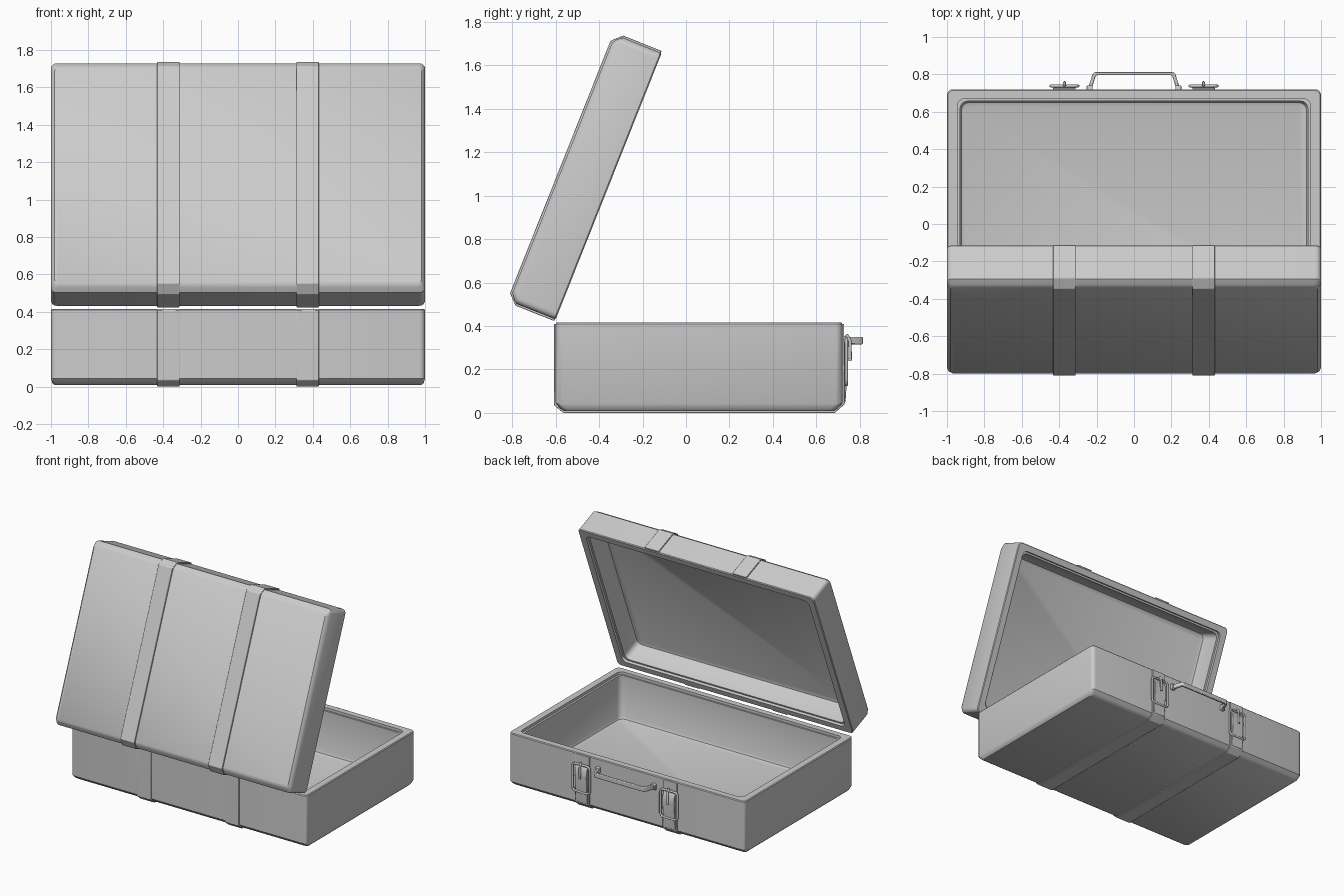
import bpy, bmesh, math
from mathutils import Matrix

if "Cube" in bpy.data.objects:
    bpy.data.objects.remove(bpy.data.objects["Cube"])

# Lid frame: local z=0 is the open rim, hinge at local y=0, lid body runs to y=-1.32
LID = Matrix.Translation((0, -0.60, 0.43)) @ Matrix.Rotation(math.radians(68.3 - 180), 4, 'X')


def finish(name, bm, matrix=None, bevel=0.0):
    bmesh.ops.recalc_face_normals(bm, faces=bm.faces)
    me = bpy.data.meshes.new(name)
    bm.to_mesh(me)
    bm.free()
    ob = bpy.data.objects.new(name, me)
    bpy.context.collection.objects.link(ob)
    if matrix:
        ob.matrix_world = matrix
    if bevel:
        mod = ob.modifiers.new("bevel", 'BEVEL')
        mod.width, mod.segments, mod.limit_method = bevel, 2, 'ANGLE'
    bpy.ops.object.select_all(action='DESELECT')
    ob.select_set(True)
    bpy.context.view_layer.objects.active = ob
    bpy.ops.object.shade_smooth_by_angle(angle=math.radians(35))
    return ob


def rounded_rect(hx, hy, r, n=4):
    pts = []
    for k, (sx, sy) in enumerate([(1, 1), (-1, 1), (-1, -1), (1, -1)]):
        for i in range(n + 1):
            a = math.pi / 2 * (k + i / n)
            pts.append((sx * (hx - r) + r * math.cos(a), sy * (hy - r) + r * math.sin(a)))
    return pts


def tray(name, rings, y0, matrix=None):
    """Loft rounded rectangles (half x, half y, radius, z) into an open box."""
    bm = bmesh.new()
    loops = [[bm.verts.new((x, y + y0, z)) for x, y in rounded_rect(hx, hy, r)]
             for hx, hy, r, z in rings]
    for a, b in zip(loops, loops[1:]):
        for i in range(len(a)):
            j = (i + 1) % len(a)
            bm.faces.new((a[i], a[j], b[j], b[i]))
    bm.faces.new(loops[0])
    bm.faces.new(loops[-1])
    return finish(name, bm, matrix)


def prism(name, pts, axis, lo, hi, matrix=None, bevel=0.0):
    """Extrude a flat outline along x (outline in y,z) or z (outline in x,y)."""
    bm = bmesh.new()
    place = (lambda p, d: (d, p[0], p[1])) if axis == 'x' else (lambda p, d: (p[0], p[1], d))
    a = [bm.verts.new(place(p, lo)) for p in pts]
    b = [bm.verts.new(place(p, hi)) for p in pts]
    bm.faces.new(a)
    bm.faces.new(b)
    for i in range(len(a)):
        j = (i + 1) % len(a)
        bm.faces.new((a[i], a[j], b[j], b[i]))
    return finish(name, bm, matrix, bevel)


def case_rings(bottom, top, floor):
    return [(0.98, 0.62, 0.02, bottom), (0.993, 0.638, 0.03, bottom + 0.012),
            (1.0, 0.66, 0.03, bottom + 0.035), (1.0, 0.66, 0.03, top - 0.006),
            (0.995, 0.655, 0.03, top), (0.945, 0.61, 0.04, top),
            (0.945, 0.61, 0.04, top - 0.02), (0.93, 0.597, 0.04, top - 0.02),
            (0.93, 0.597, 0.04, floor + 0.025), (0.922, 0.589, 0.04, floor + 0.007),
            (0.905, 0.572, 0.04, floor)]


# Case body and opened lid
tray("case_base", case_rings(0.008, 0.415, 0.06), 0.06)
tray("case_lid", case_rings(-0.23, 0.0, -0.18), -0.66, LID)

# Strap outlines (y, z): outer path then the path hidden in the wall
base_strap = [(-0.607, 0.41), (-0.607, 0.035), (-0.565, 0.0), (0.685, 0.0), (0.73, 0.04),
              (0.728, 0.41), (0.71, 0.41), (0.71, 0.05), (0.68, 0.02), (-0.56, 0.02),
              (-0.59, 0.05), (-0.59, 0.41)]
lid_strap = [(0.009, -0.004), (0.009, -0.195), (-0.035, -0.24), (-1.285, -0.24),
             (-1.329, -0.195), (-1.329, -0.004), (-1.31, -0.004), (-1.31, -0.185),
             (-1.28, -0.215), (-0.04, -0.215), (-0.01, -0.185), (-0.01, -0.004)]
# Loose strap end bowing out through the buckle
tongue = [(0.72, 0.04), (0.734, 0.05), (0.741, 0.15), (0.747, 0.25), (0.744, 0.30),
          (0.73, 0.325), (0.72, 0.325)]

for side, cx in (("left", -0.372), ("right", 0.372)):
    prism(side + "_base_strap", base_strap, 'x', cx - 0.06, cx + 0.06, bevel=0.003)
    prism(side + "_lid_strap", lid_strap, 'x', cx - 0.06, cx + 0.06, LID, 0.003)
    prism(side + "_strap_end", tongue, 'x', cx - 0.05, cx + 0.05, bevel=0.003)

    # Buckle frame and prong
    for part, pts, closed in (
            ("_buckle_frame", [(x + cx, 0.738, z + 0.235) for x, z in
                               rounded_rect(0.073, 0.105, 0.025)], True),
            ("_buckle_prong", [(cx, 0.738, 0.36), (cx, 0.754, 0.335), (cx, 0.756, 0.24)], False)):
        cu = bpy.data.curves.new(side + part, 'CURVE')
        cu.dimensions, cu.bevel_depth, cu.bevel_resolution = '3D', 0.008, 2
        cu.use_fill_caps = True
        sp = cu.splines.new('POLY')
        sp.points.add(len(pts) - 1)
        for q, p in zip(sp.points, pts):
            q.co = (*p, 1)
        sp.use_cyclic_u = closed
        bpy.context.collection.objects.link(bpy.data.objects.new(side + part, cu))

# Carry handle
half_out = [(0.247, 0.72), (0.222, 0.80), (0.208, 0.814)]
half_in = [(0.20, 0.796), (0.206, 0.788), (0.227, 0.72)]
mirror = lambda pts: [(-x, y) for x, y in reversed(pts)]
prism("handle", half_out + mirror(half_out) + mirror(half_in) + half_in,
      'z', 0.315, 0.35, bevel=0.005)
for side, cx in (("left", -0.237), ("right", 0.237)):
    prism(side + "_handle_mount", [(0.71, 0.308), (0.74, 0.312), (0.74, 0.353), (0.71, 0.357)],
          'x', cx - 0.016, cx + 0.016, bevel=0.004)
